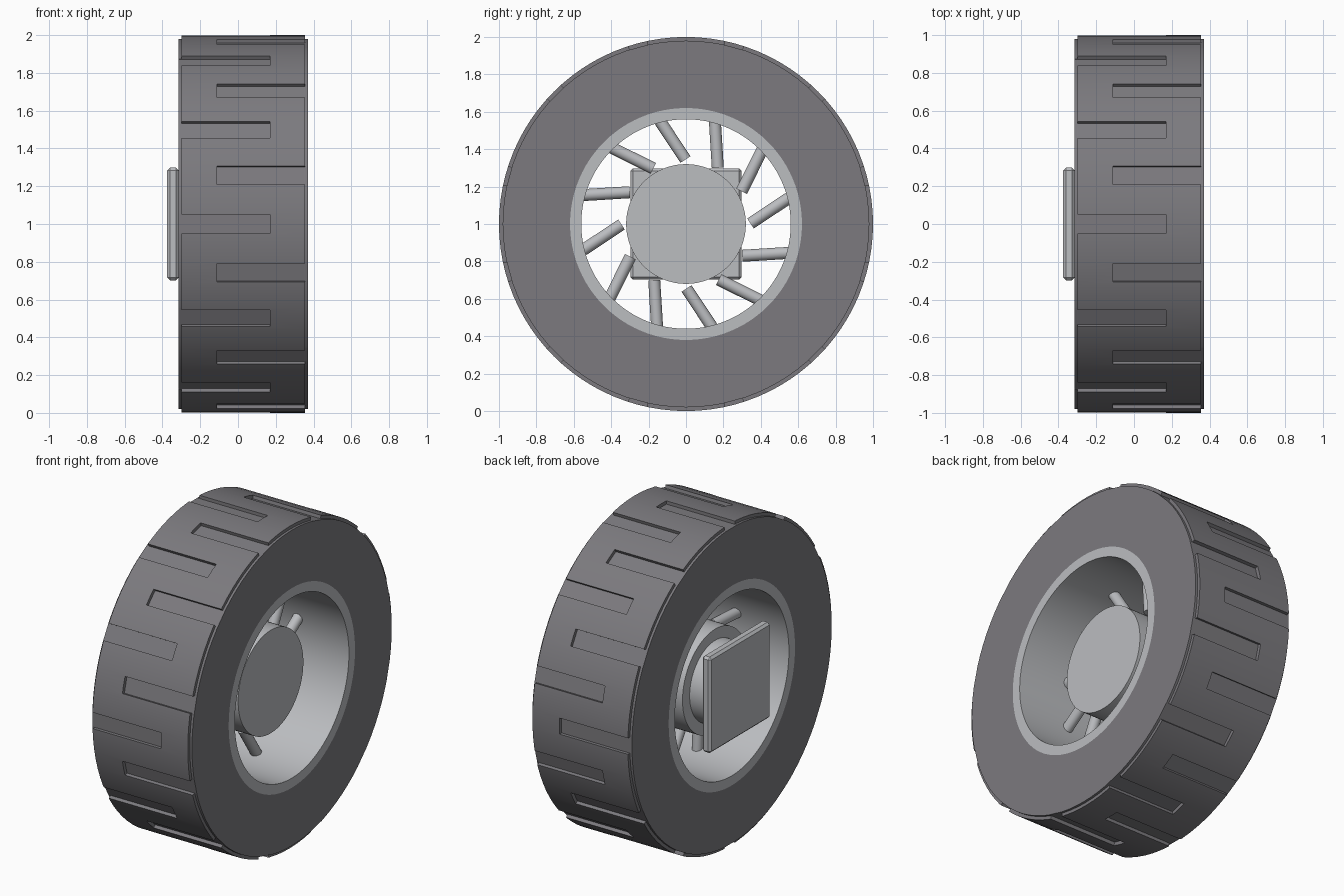
import bpy, bmesh, math
from mathutils import Matrix, Vector

cube = bpy.data.objects.get("Cube")
if cube:
    bpy.data.objects.remove(cube, do_unlink=True)

AXLE = Vector((0, 0, 1))      # wheel centre; the axle runs along x
SEGMENTS = 96


def material(name, rgb):
    m = bpy.data.materials.new(name)
    m.use_nodes = True
    m.diffuse_color = (*rgb, 1)
    m.node_tree.nodes["Principled BSDF"].inputs["Base Color"].default_value = (*rgb, 1)
    return m


rubber = material("dark grey rubber", (0.20, 0.195, 0.21))
metal = material("light grey metal", (0.50, 0.51, 0.53))


def finish(bm, name, mat, smooth=True):
    bmesh.ops.recalc_face_normals(bm, faces=bm.faces)
    mesh = bpy.data.meshes.new(name)
    bm.to_mesh(mesh)
    bm.free()
    mesh.materials.append(mat)
    ob = bpy.data.objects.new(name, mesh)
    ob.location = AXLE
    bpy.context.collection.objects.link(ob)
    if smooth:
        shade(ob)
    return ob


def shade(ob):
    bpy.ops.object.select_all(action='DESELECT')
    ob.select_set(True)
    bpy.context.view_layer.objects.active = ob
    bpy.ops.object.shade_smooth_by_angle(angle=math.radians(30))


def ring(name, profile, mat, smooth=True):
    """Revolve a closed (x, radius) profile about the axle."""
    bm = bmesh.new()
    loops = []
    for i in range(SEGMENTS):
        a = math.tau * i / SEGMENTS
        loops.append([bm.verts.new((x, r * math.cos(a), r * math.sin(a))) for x, r in profile])
    n = len(profile)
    for i in range(SEGMENTS):
        p, q = loops[i], loops[(i + 1) % SEGMENTS]
        for j in range(n):
            k = (j + 1) % n
            bm.faces.new((p[j], p[k], q[k], q[j]))
    return finish(bm, name, mat, smooth)


def drum(name, x0, x1, radius, mat):
    """Solid cylinder along the axle."""
    bm = bmesh.new()
    bmesh.ops.create_cone(bm, cap_ends=True, segments=SEGMENTS, radius1=radius, radius2=radius,
                          depth=x1 - x0, matrix=Matrix.Translation(((x0 + x1) / 2, 0, 0))
                          @ Matrix.Rotation(math.pi / 2, 4, 'Y'))
    return finish(bm, name, mat)


# Tyre with a slightly raised tread band
LEFT, RIGHT, LIP = -0.315, 0.37, 0.015
RIM, SIDE, TREAD = 0.62, 0.98, 1.0
tyre = ring("tyre", [(LEFT, RIM), (LEFT, SIDE), (LEFT + LIP, SIDE), (LEFT + LIP, TREAD),
                     (RIGHT - LIP, TREAD), (RIGHT - LIP, SIDE), (RIGHT, SIDE), (RIGHT, RIM)],
            rubber, smooth=False)

# Tread grooves, cut alternately from each side
bm = bmesh.new()
for i in range(24):
    x0, x1 = (-0.11, 0.5) if i % 2 else (-0.5, 0.17)
    bmesh.ops.create_cube(bm, size=1, matrix=Matrix.Rotation(i * math.tau / 24, 4, 'X')
                          @ Matrix.Translation(((x0 + x1) / 2, 1.078, 0))
                          @ Matrix.Diagonal((x1 - x0, 0.2, 0.1, 1)))
grooves = finish(bm, "groove_cutter", rubber, smooth=False)
grooves.hide_render = True
cut = tyre.modifiers.new("grooves", 'BOOLEAN')
cut.operation = 'DIFFERENCE'
cut.solver = 'EXACT'
cut.object = grooves
bpy.context.view_layer.objects.active = tyre
tyre.select_set(True)
bpy.ops.object.modifier_apply(modifier=cut.name)
bpy.data.objects.remove(grooves, do_unlink=True)
shade(tyre)

# Rim, open right through
ring("rim", [(LEFT, 0.56), (LEFT, RIM), (RIGHT, RIM), (RIGHT, 0.56)], metal)

# Hub and the shaft that carries the mounting plate
drum("hub", -0.2, 0.225, 0.32, metal)
drum("shaft", -0.33, -0.19, 0.25, metal)

# Slanted round spokes
bm = bmesh.new()
inner, outer = Vector((0.03, 0.345, 0.003)), Vector((0.03, 0.585, 0.162))
along = outer - inner
for i in range(12):
    bmesh.ops.create_cone(bm, cap_ends=True, segments=20, radius1=0.032, radius2=0.032,
                          depth=along.length, matrix=Matrix.Rotation(i * math.tau / 12, 4, 'X')
                          @ Matrix.Translation((inner + outer) / 2)
                          @ along.to_track_quat('Z', 'Y').to_matrix().to_4x4())
finish(bm, "spokes", metal)

# Square mounting plate with chamfered edges
bm = bmesh.new()
bmesh.ops.create_cube(bm, size=1, matrix=Matrix.Translation((-0.345, 0, 0))
                      @ Matrix.Diagonal((0.06, 0.596, 0.596, 1)))
bmesh.ops.bevel(bm, geom=bm.edges[:], offset=0.014, segments=1, affect='EDGES')
finish(bm, "mounting_plate", metal, smooth=False)
